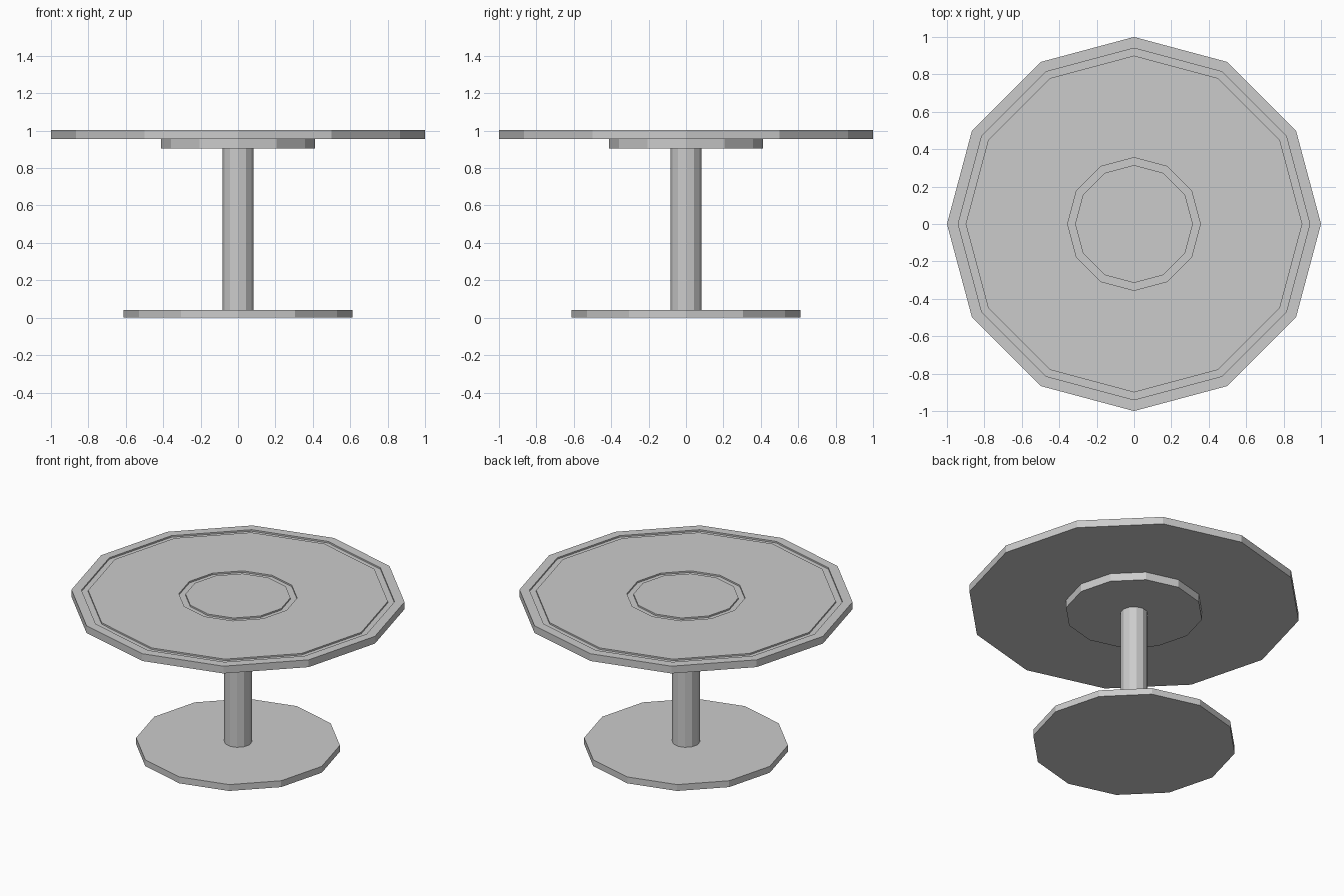
import bpy, bmesh
from math import cos, sin, pi

if "Cube" in bpy.data.objects:
    bpy.data.objects.remove(bpy.data.objects["Cube"])

SIDES = 12


def lathe(name, profile):
    """Spin (radius, z) points from bottom axis to top axis into a closed 12-sided solid."""
    bm = bmesh.new()
    rings = [[bm.verts.new((r * cos(2 * pi * i / SIDES), r * sin(2 * pi * i / SIDES), z))
              for i in range(SIDES)] for r, z in profile]
    for low, high in zip(rings, rings[1:]):
        for i in range(SIDES):
            j = (i + 1) % SIDES
            bm.faces.new((low[i], low[j], high[j], high[i]))
    bm.faces.new(rings[0][::-1])
    bm.faces.new(rings[-1])
    mesh = bpy.data.meshes.new(name)
    bm.to_mesh(mesh)
    bm.free()
    obj = bpy.data.objects.new(name, mesh)
    bpy.context.collection.objects.link(obj)
    return obj


def disc(name, radius, z0, z1):
    return lathe(name, [(radius, z0), (radius, z1)])


def groove(outer, inner, top, depth):
    return [(outer, top), (outer, top - depth), (inner, top - depth), (inner, top)]


# Foot plate, column and support plate
disc("base", 0.612, 0.0, 0.042)
disc("column", 0.083, 0.042, 0.904)
disc("support_plate", 0.413, 0.904, 0.956)

# Table top with a rim groove and a centre groove
TOP = 1.004
lathe("table_top", [(1.0, 0.956), (1.0, TOP)]
      + groove(0.94, 0.90, TOP, 0.01)
      + groove(0.355, 0.315, TOP, 0.01))
